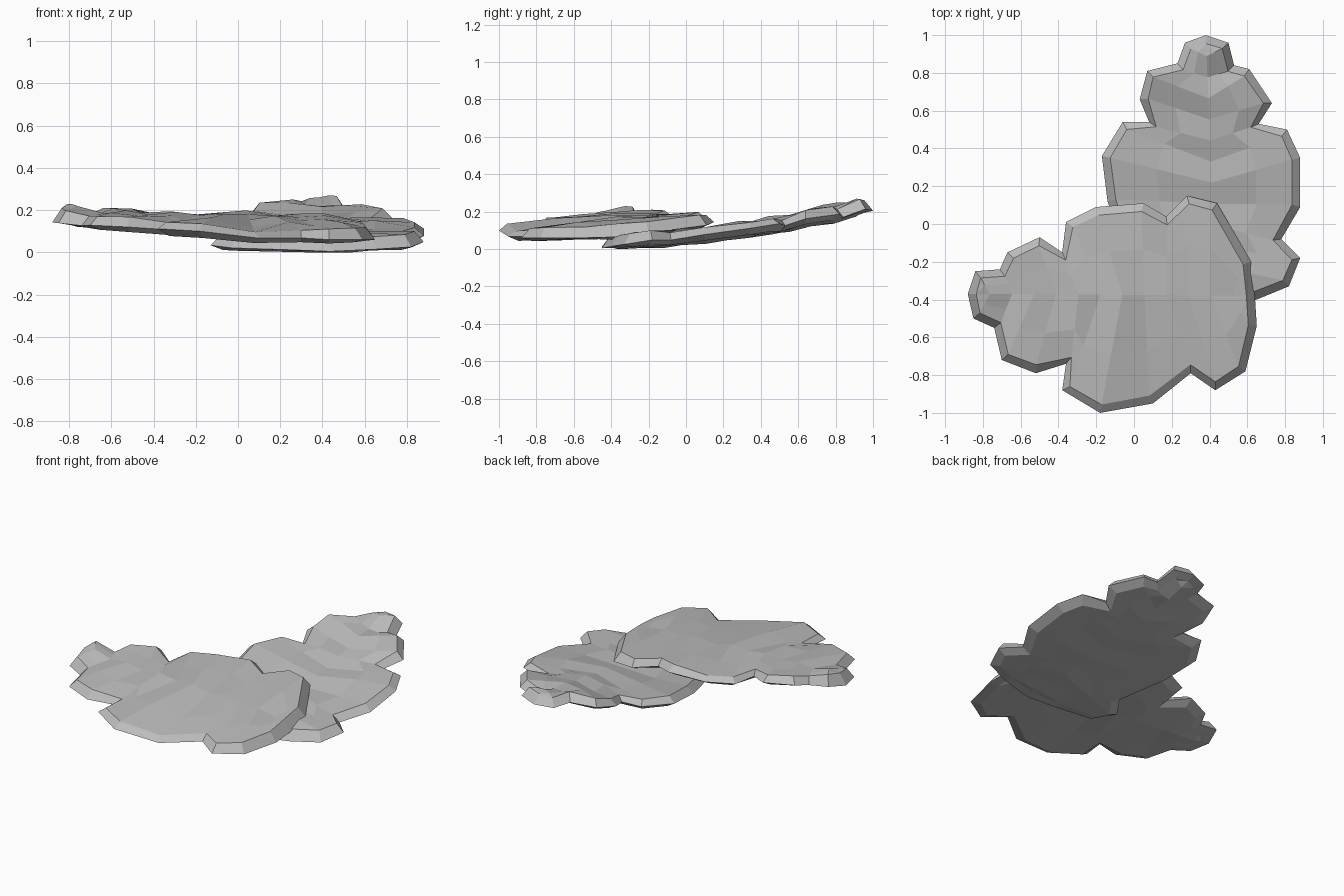
import bpy, bmesh, math, random
from mathutils import Vector

cube = bpy.data.objects.get("Cube")
if cube:
    bpy.data.objects.remove(cube, do_unlink=True)

random.seed(4)
grey = bpy.data.materials.new("stone grey")
grey.use_nodes = True
GREY = (0.5, 0.5, 0.5, 1)
grey.diffuse_color = GREY
grey.node_tree.nodes["Principled BSDF"].inputs["Base Color"].default_value = GREY

THICK = 0.068
RIM_INSET = 0.045
UNDER_INSET = 0.06
EDGE_RAISE = 0.034


def inset_loop(loop, distance):
    """Offset a closed counterclockwise outline inwards."""
    result = []
    for i, p in enumerate(loop):
        a = (p - loop[i - 1]).normalized()
        b = (loop[(i + 1) % len(loop)] - p).normalized()
        n = Vector((-a.y - b.y, a.x + b.x)).normalized()
        result.append(p + n * distance)
    return result


def lobed_slab(name, tip, base, side_a, side_b, bends_a, bends_b, height):
    """Thin lobed slab: rows run from edge to midrib to edge."""
    tip, base = Vector(tip), Vector(base)
    side_a = [Vector(p) for p in side_a]
    side_b = [Vector(p) for p in side_b]
    count = len(side_a)
    loop = [tip] + side_a + [base] + side_b[::-1]
    rim = inset_loop(loop, RIM_INSET)
    under = inset_loop(loop, UNDER_INSET)
    bm = bmesh.new()

    def bend(i):
        """Height change of the edge where it curls up or dips."""
        return bends_a.get(i, 0) if i <= count else bends_b.get(len(loop) - i, 0)

    def surface(edge_verts, points, lift, dish, ripple):
        """Rows of vertices between two edges, bridged into faces."""
        rows = []
        for r in range(count + 2):
            ia, ib = r, -r % len(loop)
            if r in (0, count + 1):
                rows.append([edge_verts[ia]] * 5)
                continue
            spine = tip.lerp(base, r / (count + 1))
            step = ripple if r % 2 else -ripple
            row = [edge_verts[ia]]
            for end, t in ((ia, 0.55), (ia, 0), (ib, 0.55)):
                p = spine.lerp(points[end], t)
                z = height(p) + lift + dish * (1 - t) + step + bend(end) * t
                z += random.uniform(-ripple, ripple)
                row.append(bm.verts.new((p.x, p.y, z)))
            rows.append(row + [edge_verts[ib]])
        for top, low in zip(rows, rows[1:]):
            for c in range(4):
                quad = [top[c], top[c + 1], low[c + 1], low[c]]
                face = list(dict.fromkeys(quad))
                if len(face) > 2:
                    bm.faces.new(face)

    # Raised outer edge between a chamfered rim and a lower ring
    outer, inner, lower = [], [], []
    for i, (p, q, u) in enumerate(zip(loop, rim, under)):
        row = min(i, len(loop) - i)
        raised = EDGE_RAISE * math.sin(math.pi * row / (count + 1))
        z = height(p) + raised + bend(i) * 0.7
        outer.append(bm.verts.new((p.x, p.y, z)))
        z = height(q) + THICK + bend(i) + random.uniform(-0.005, 0.005)
        inner.append(bm.verts.new((q.x, q.y, z)))
        lower.append(bm.verts.new((u.x, u.y, height(u) + bend(i) * 0.5)))
    for i in range(len(loop)):
        bm.faces.new((outer[i - 1], outer[i], inner[i], inner[i - 1]))
        bm.faces.new((lower[i - 1], lower[i], outer[i], outer[i - 1]))

    # Faceted upper and lower surfaces
    surface(inner, rim, THICK, 0.004, 0.007)
    surface(lower, under, 0, -0.015, 0.003)
    for v in bm.verts:
        v.co.z = max(v.co.z, 0)
    bmesh.ops.recalc_face_normals(bm, faces=bm.faces)
    mesh = bpy.data.meshes.new(name)
    bm.to_mesh(mesh)
    bm.free()
    mesh.materials.append(grey)
    obj = bpy.data.objects.new(name, mesh)
    bpy.context.scene.collection.objects.link(obj)


# Rear slab, rising towards its tip
lobed_slab(
    "rear_lobed_slab", (0.38, 1), (0.44, -0.45),
    [(0.27, 0.96), (0.23, 0.85), (0.07, 0.81), (0.03, 0.66),
     (0.08, 0.54), (-0.06, 0.54), (-0.17, 0.36), (-0.14, 0.12),
     (-0.04, -0.18), (-0.13, -0.31), (-0.03, -0.43), (0.23, -0.45)],
    [(0.5, 0.96), (0.53, 0.84), (0.61, 0.82), (0.73, 0.64),
     (0.66, 0.53), (0.81, 0.5), (0.88, 0.35), (0.88, 0.09),
     (0.78, -0.08), (0.88, -0.18), (0.82, -0.33), (0.65, -0.4)],
    {1: -0.01, 2: 0.02, 3: 0.015, 5: -0.02, 6: -0.015, 9: -0.01},
    {1: 0.015, 2: -0.02, 4: 0.01, 5: -0.02, 9: -0.01, 10: 0.01},
    lambda p: 0.035 + 0.1 * p.y + 0.07 * p.y ** 2)

# Front slab, lying across the first one
lobed_slab(
    "front_lobed_slab", (-0.88, -0.37), (0.64, -0.38),
    [(-0.85, -0.5), (-0.74, -0.55), (-0.7, -0.72), (-0.52, -0.79),
     (-0.36, -0.74), (-0.38, -0.88), (-0.18, -1), (0.1, -0.95),
     (0.3, -0.79), (0.43, -0.88), (0.59, -0.78), (0.65, -0.54)],
    [(-0.84, -0.25), (-0.71, -0.24), (-0.67, -0.15), (-0.5, -0.07),
     (-0.38, -0.15), (-0.36, 0.01), (-0.2, 0.09), (0.05, 0.11),
     (0.17, 0.04), (0.28, 0.15), (0.44, 0.11), (0.62, -0.2)],
    {2: -0.015, 5: -0.015, 7: 0.01, 8: -0.02, 9: -0.015, 11: 0.01},
    {1: 0.015, 2: -0.015, 5: -0.02, 6: -0.03, 7: -0.025, 9: -0.01},
    lambda p: 0.095 + 0.075 * (p.y + 0.4) - 0.05 * p.x)
